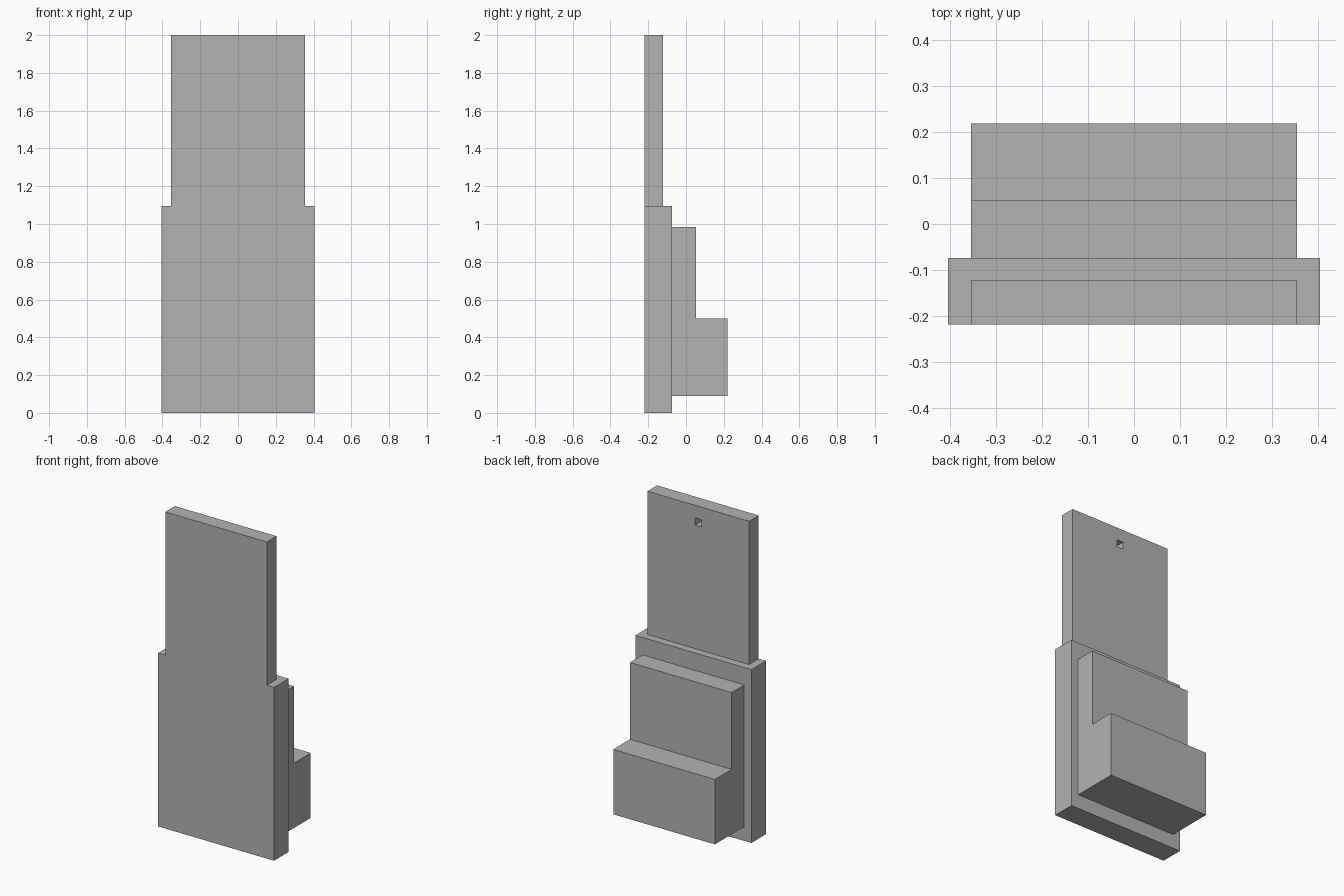
import bpy
import bmesh

cube = bpy.data.objects.get("Cube")
if cube:
    bpy.data.objects.remove(cube, do_unlink=True)

# Single plain grey for every part
GREY = (0.45, 0.45, 0.45, 1.0)
grey = bpy.data.materials.new("plain_grey")
grey.use_nodes = True
grey.diffuse_color = GREY
grey.node_tree.nodes["Principled BSDF"].inputs["Base Color"].default_value = GREY


def extrude_profile(name, profile, half_width):
    """Extrude a (y, z) side profile across x, centred on x = 0."""
    bm = bmesh.new()
    face = bm.faces.new([bm.verts.new((-half_width, y, z)) for y, z in profile])
    side = bmesh.ops.extrude_face_region(bm, geom=[face])["geom"]
    verts = [v for v in side if isinstance(v, bmesh.types.BMVert)]
    bmesh.ops.translate(bm, verts=verts, vec=(2 * half_width, 0, 0))
    bmesh.ops.recalc_face_normals(bm, faces=bm.faces)
    mesh = bpy.data.meshes.new(name)
    bm.to_mesh(mesh)
    bm.free()
    mesh.materials.append(grey)
    obj = bpy.data.objects.new(name, mesh)
    bpy.context.collection.objects.link(obj)
    return obj


def slab(name, half_width, y0, y1, z0, z1):
    return extrude_profile(name, [(y0, z0), (y1, z0), (y1, z1), (y0, z1)], half_width)


FRONT, BACK = -0.219, 0.219
PANEL_BACK, PLATE_BACK, STEP_BACK = -0.123, -0.074, 0.052
PLATE_TOP, INNER = 1.095, 0.355

# Wide lower plate and narrower upper panel, flush at the front
lower_plate = slab("lower_plate", 0.405, FRONT, PLATE_BACK, 0, PLATE_TOP)
upper_panel = slab("upper_panel", INNER, FRONT, PANEL_BACK, PLATE_TOP, 2.0)

# Small blind square hole in the back of the upper panel
hole = slab("hanging_hole_cutter", 0.022, PANEL_BACK - 0.08, PANEL_BACK + 0.05, 1.875, 1.92)
hole.hide_render = True
hole.hide_set(True)
cut = upper_panel.modifiers.new("hanging_hole", 'BOOLEAN')
cut.operation = 'DIFFERENCE'
cut.solver = 'EXACT'
cut.object = hole

# Stepped block on the back of the lower plate
extrude_profile("stepped_back_block", [
    (PLATE_BACK, 0.09), (BACK, 0.09), (BACK, 0.5),
    (STEP_BACK, 0.5), (STEP_BACK, 0.985), (PLATE_BACK, 0.985),
], INNER)
